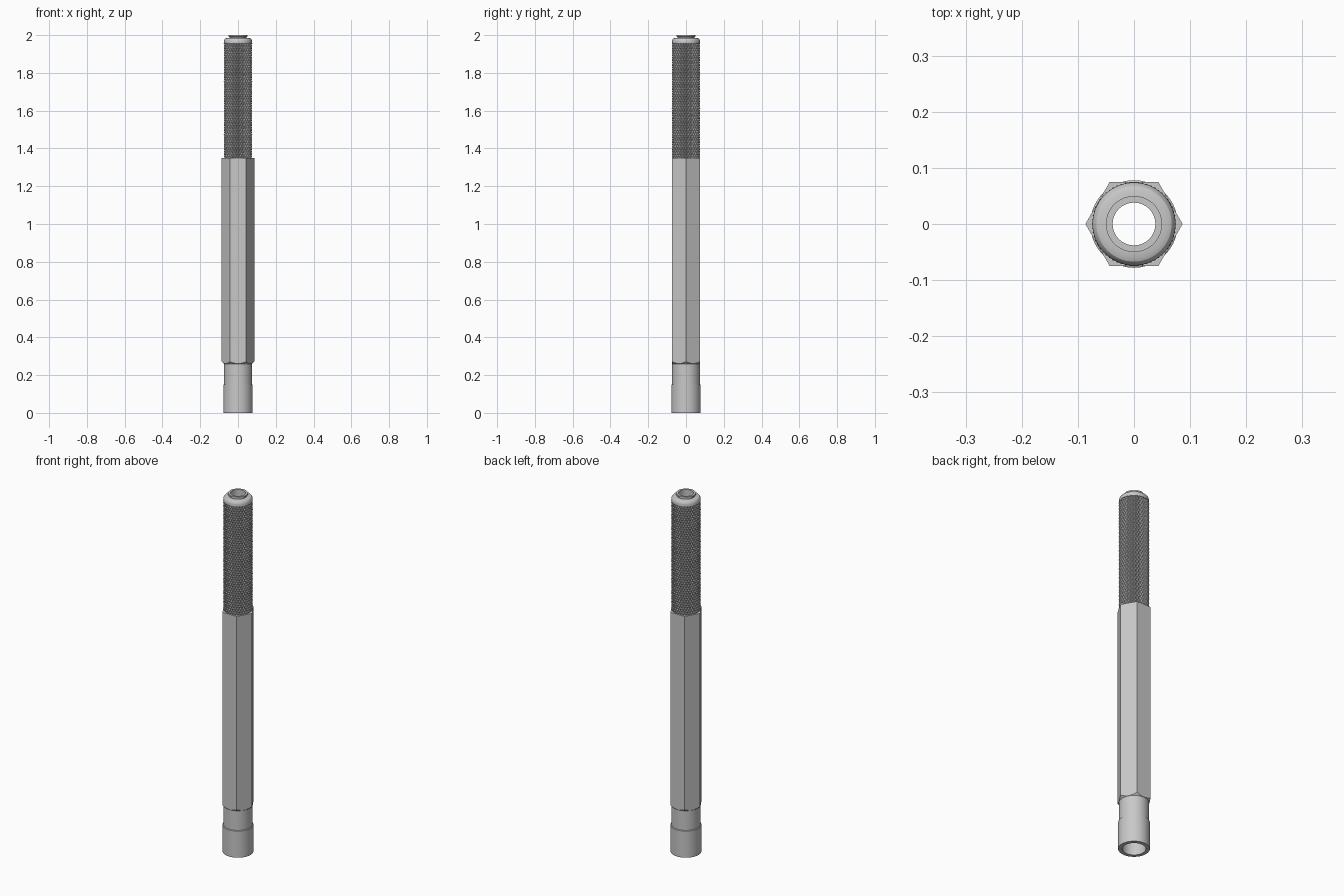
import bpy, bmesh, math
from math import tau, pi, cos, sin

if "Cube" in bpy.data.objects:
    bpy.data.objects.remove(bpy.data.objects["Cube"])

steel = bpy.data.materials.new("brushed steel grey")
steel.use_nodes = True
GREY = (0.58, 0.58, 0.58, 1)
steel.diffuse_color = GREY
steel.node_tree.nodes["Principled BSDF"].inputs["Base Color"].default_value = GREY


def finish(bm, name, smooth=True):
    bmesh.ops.recalc_face_normals(bm, faces=bm.faces)
    mesh = bpy.data.meshes.new(name)
    bm.to_mesh(mesh)
    bm.free()
    mesh.materials.append(steel)
    ob = bpy.data.objects.new(name, mesh)
    bpy.context.scene.collection.objects.link(ob)
    if smooth:
        bpy.ops.object.select_all(action="DESELECT")
        ob.select_set(True)
        bpy.context.view_layer.objects.active = ob
        bpy.ops.object.shade_smooth_by_angle(angle=math.radians(25))
    return ob


def ring(bm, n, radius, height):
    """Ring of vertices; radius and height are functions of the angle."""
    return [bm.verts.new((radius(a) * cos(a), radius(a) * sin(a), height(a)))
            for a in (tau * i / n for i in range(n))]


def bridge(bm, r1, r2):
    n = len(r1)
    for i in range(n):
        j = (i + 1) % n
        bm.faces.new((r1[i], r1[j], r2[j], r2[i]))


def lathe(name, profile, n=64):
    """Closed (radius, z) profile turned around z."""
    bm = bmesh.new()
    rings = [ring(bm, n, lambda a, r=r: r, lambda a, z=z: z) for r, z in profile]
    for k, r1 in enumerate(rings):
        bridge(bm, r1, rings[(k + 1) % len(rings)])
    return finish(bm, name)


# Lower sleeve and neck with the wide socket bore
lathe("lower_sleeve", [(0.058, 0), (0.077, 0), (0.078, 0.002), (0.078, 0.149),
                       (0.074, 0.151), (0.074, 0.28), (0.038, 0.28), (0.058, 0.25)])

# Hexagonal grip, with a turned chamfer on its lower corners
HEX_LOW, HEX_TOP, FLAT, NECK, BORE = 0.258, 1.35, 0.075, 0.072, 0.038


def hex_radius(a):
    return FLAT / cos((a % (pi / 3)) - pi / 6)


bm = bmesh.new()
low_in = ring(bm, 72, lambda a: BORE, lambda a: HEX_LOW)
low_out = ring(bm, 72, lambda a: NECK, lambda a: HEX_LOW)
side_low = ring(bm, 72, hex_radius, lambda a: HEX_LOW + hex_radius(a) - NECK)
side_top = ring(bm, 72, hex_radius, lambda a: HEX_TOP)
top_in = ring(bm, 72, lambda a: BORE, lambda a: HEX_TOP)
loop = [low_in, low_out, side_low, side_top, top_in]
for k, r1 in enumerate(loop):
    bridge(bm, r1, loop[(k + 1) % len(loop)])
finish(bm, "hex_grip")

# Knurled grip: crossed rows of raised diamond pyramids
COUNT, ROWS, ROOT, TIP = 30, 48, 0.068, 0.0755
K_LOW, K_TOP = 1.345, 1.957
step = (K_TOP - K_LOW) / ROWS
bm = bmesh.new()


def point(half, row, r):
    a = tau * half / (2 * COUNT)
    z = K_LOW + step * min(max(row, 0), ROWS)
    return bm.verts.new((r * cos(a), r * sin(a), z))


for row in range(ROWS + 1):
    for i in range(COUNT):
        h = 2 * i + row % 2
        corners = [point(h - 1, row, ROOT), point(h, row - 1, ROOT),
                   point(h + 1, row, ROOT), point(h, row + 1, ROOT)]
        apex = point(h, row, TIP)
        for k in range(4):
            if row == 0 and k < 2 or row == ROWS and k > 1:
                continue
            bm.faces.new((corners[k], corners[(k + 1) % 4], apex))
bmesh.ops.remove_doubles(bm, verts=bm.verts, dist=0.0002)
finish(bm, "knurled_grip", smooth=False)

# Inner tube under the knurling
lathe("inner_tube", [(BORE, 1.34), (0.066, 1.34), (0.066, 1.96), (BORE, 1.96)])

# Rounded shoulder, relief groove and top lip
lathe("top_collar", [(BORE, 1.955), (0.074, 1.955), (0.074, 1.969), (0.072, 1.976),
                     (0.067, 1.982), (0.060, 1.985), (0.045, 1.985), (0.045, 1.990),
                     (0.050, 1.992), (0.050, 2.0), (BORE, 2.0)])
